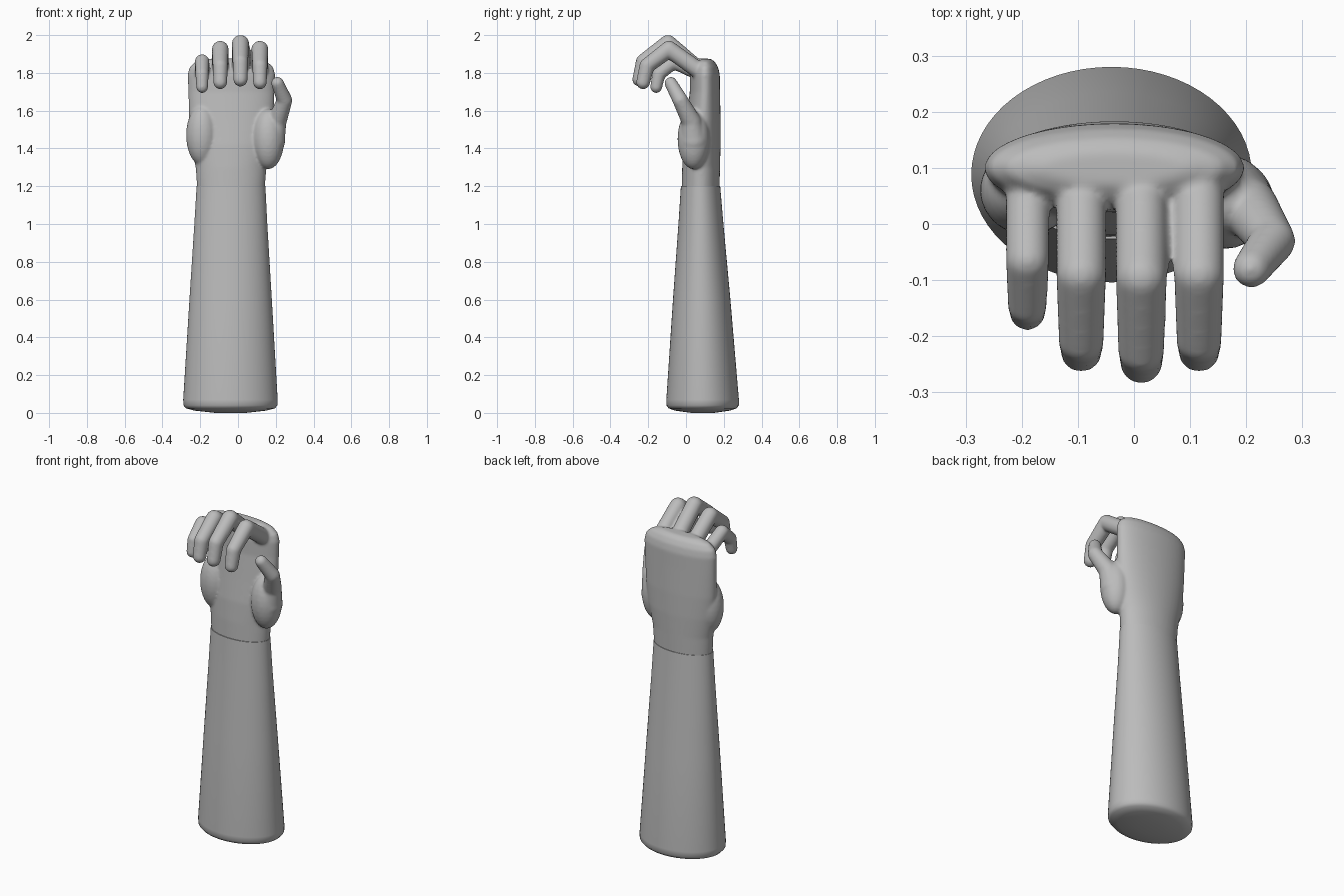
import bpy, bmesh, math
from mathutils import Vector, Matrix

cube = bpy.data.objects.get("Cube")
if cube:
    bpy.data.objects.remove(cube, do_unlink=True)

grey = bpy.data.materials.new("plain grey")
grey.use_nodes = True
grey.diffuse_color = (0.5, 0.5, 0.5, 1)
grey.node_tree.nodes["Principled BSDF"].inputs["Base Color"].default_value = (0.5, 0.5, 0.5, 1)


def make_object(name, bm):
    bmesh.ops.recalc_face_normals(bm, faces=bm.faces)
    mesh = bpy.data.meshes.new(name)
    bm.to_mesh(mesh)
    bm.free()
    mesh.materials.append(grey)
    obj = bpy.data.objects.new(name, mesh)
    bpy.context.collection.objects.link(obj)
    return obj


def loft(bm, sections, sides=64):
    """Closed tube of ellipses; each section is (z, x, y, x radius, y radius)."""
    rings = []
    for z, cx, cy, rx, ry in sections:
        angles = [math.tau * i / sides for i in range(sides)]
        rings.append([bm.verts.new((cx + rx * math.cos(a), cy + ry * math.sin(a), z))
                      for a in angles])
    for low, high in zip(rings, rings[1:]):
        for i in range(sides):
            j = (i + 1) % sides
            bm.faces.new((low[i], low[j], high[j], high[i]))
    bm.faces.new(rings[0][::-1])
    bm.faces.new(rings[-1])


def ellipsoid(bm, centre, radii):
    matrix = Matrix.Translation(centre) @ Matrix.Diagonal((*radii, 1))
    bmesh.ops.create_uvsphere(bm, u_segments=24, v_segments=16, radius=1, matrix=matrix)


def limb(bm, joints):
    """Round joints linked by tapered bones; each joint is (x, y, z, radius)."""
    for *centre, r in joints:
        ellipsoid(bm, centre, (r, r, r))
    for a, b in zip(joints, joints[1:]):
        start, end = Vector(a[:3]), Vector(b[:3])
        bone = end - start
        matrix = Matrix.Translation((start + end) / 2) @ bone.to_track_quat('Z', 'Y').to_matrix().to_4x4()
        bmesh.ops.create_cone(bm, cap_ends=True, segments=24, radius1=a[3],
                              radius2=b[3], depth=bone.length, matrix=matrix)


# Forearm with a shallow rounded base
bm = bmesh.new()
loft(bm, [(0, -0.04, 0.088, 0.08, 0.06), (0.012, -0.04, 0.088, 0.19, 0.145),
          (0.024, -0.04, 0.088, 0.235, 0.18), (0.04, -0.04, 0.088, 0.249, 0.192),
          (0.07, -0.04, 0.088, 0.25, 0.192), (0.6, -0.039, 0.083, 0.218, 0.152),
          (1.0, -0.038, 0.079, 0.193, 0.119), (1.2, -0.037, 0.077, 0.182, 0.104)])
forearm = make_object("forearm", bm)

# Palm and wrist
bm = bmesh.new()
loft(bm, [(1.17, -0.037, 0.077, 0.178, 0.1), (1.3, -0.037, 0.08, 0.187, 0.1),
          (1.42, -0.035, 0.085, 0.212, 0.098), (1.55, -0.035, 0.093, 0.224, 0.09),
          (1.7, -0.035, 0.1, 0.228, 0.08), (1.79, -0.035, 0.1, 0.232, 0.079),
          (1.83, -0.035, 0.1, 0.222, 0.07), (1.86, -0.035, 0.1, 0.19, 0.052),
          (1.875, -0.035, 0.1, 0.13, 0.03)])

# Fleshy pads below the thumb and the little finger
ellipsoid(bm, (0.16, 0.04, 1.45), (0.085, 0.085, 0.16))
ellipsoid(bm, (-0.19, 0.06, 1.47), (0.085, 0.08, 0.16))

# Four curled fingers: x, knuckle y, knuckle z, fingertip y, fingertip z, radius
for x, ky, kz, ty, tz, r in [(-0.19, -0.065, 1.86, -0.158, 1.725, 0.039),
                             (-0.094, -0.09, 1.925, -0.227, 1.75, 0.045),
                             (0.013, -0.095, 1.955, -0.247, 1.765, 0.046),
                             (0.116, -0.09, 1.925, -0.227, 1.75, 0.045)]:
    mid = (x, ky + (ty - ky) * 0.85, tz + (kz - tz) * 0.5, r * 0.9)
    limb(bm, [(x, 0.085, 1.8 if x > -0.15 else 1.79, r), (x, ky, kz, r), mid, (x, ty, tz, r * 0.82)])

# Bent thumb
limb(bm, [(0.175, 0.04, 1.44, 0.075), (0.205, 0.03, 1.54, 0.052),
          (0.247, -0.03, 1.655, 0.041), (0.209, -0.08, 1.745, 0.034)])
hand = make_object("hand", bm)

# Fuse the hand into one soft skin
remesh = hand.modifiers.new("fuse", 'REMESH')
remesh.mode = 'VOXEL'
remesh.voxel_size = 0.007
remesh.use_smooth_shade = True
soften = hand.modifiers.new("soften", 'SMOOTH')
soften.factor = 0.5
soften.iterations = 10

bpy.ops.object.select_all(action='DESELECT')
forearm.select_set(True)
hand.select_set(True)
bpy.context.view_layer.objects.active = forearm
bpy.ops.object.shade_smooth_by_angle(angle=math.radians(50))
